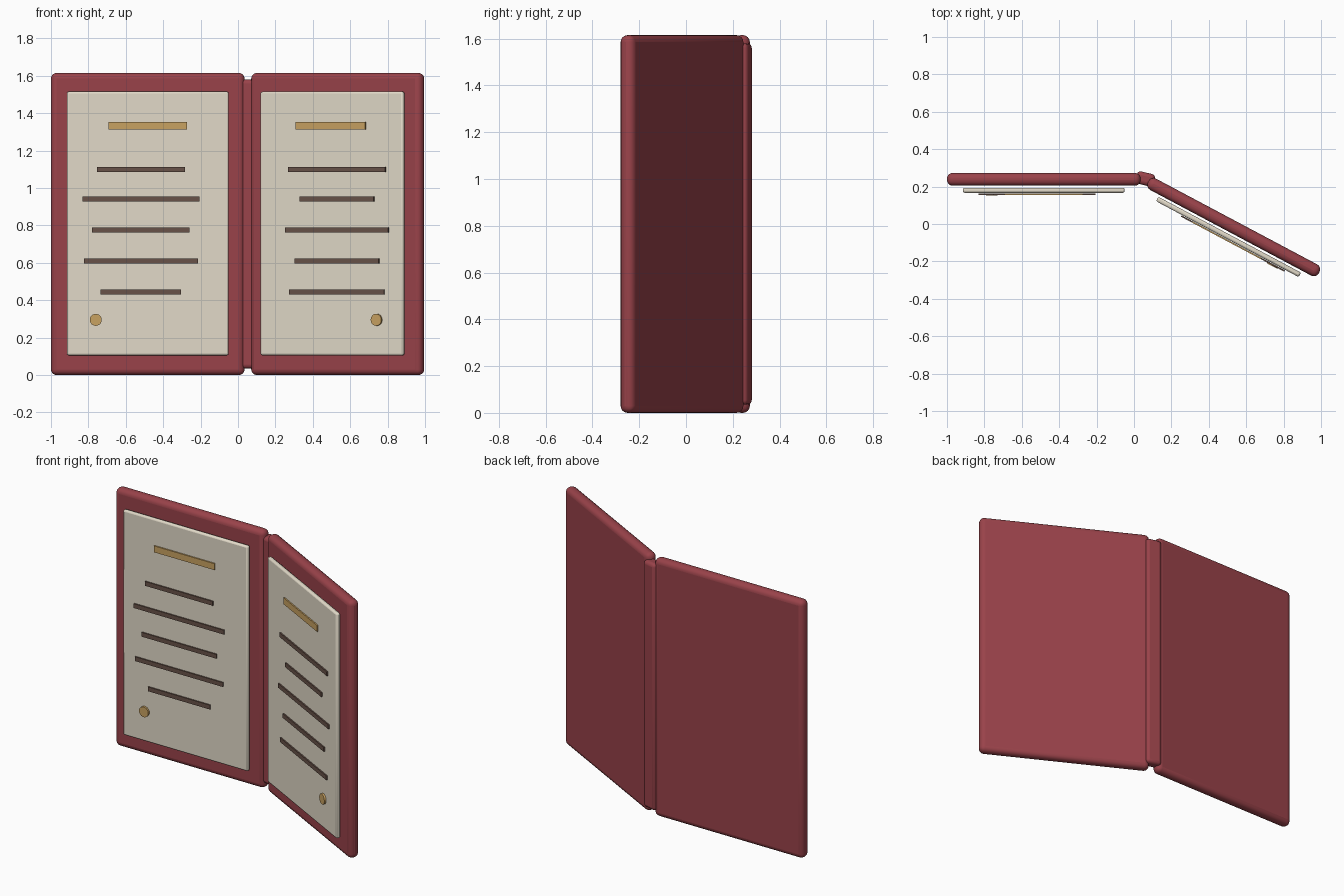
import bpy
from math import radians
from mathutils import Matrix, Vector

if "Cube" in bpy.data.objects:
    bpy.data.objects.remove(bpy.data.objects["Cube"])


def material(name, rgb):
    m = bpy.data.materials.new(name)
    m.diffuse_color = (*rgb, 1)
    m.use_nodes = True
    m.node_tree.nodes["Principled BSDF"].inputs["Base Color"].default_value = m.diffuse_color
    return m


RED = material("cover_red", (0.32, 0.055, 0.068))
CREAM = material("paper_cream", (0.76, 0.70, 0.58))
GOLD = material("gold", (0.58, 0.36, 0.12))
BROWN = material("ink_brown", (0.14, 0.085, 0.065))


def finish(o, name, mat, frame, pos, rot_x=0, bevel=0, segments=3):
    o.name = name
    o.data.materials.append(mat)
    o.matrix_world = frame @ Matrix.Translation(Vector(pos)) @ Matrix.Rotation(rot_x, 4, 'X')
    if bevel:
        b = o.modifiers.new("round_edges", 'BEVEL')
        b.width, b.segments = bevel, segments
    bpy.ops.object.shade_smooth_by_angle(angle=radians(35))


def box(name, mat, frame, pos, size, bevel=0, segments=3):
    bpy.ops.mesh.primitive_cube_add(size=1)
    o = bpy.context.object
    o.data.transform(Matrix.Diagonal((*size, 1)))
    finish(o, name, mat, frame, pos, 0, bevel, segments)


def disc(name, mat, frame, pos, radius, depth):
    bpy.ops.mesh.primitive_cylinder_add(vertices=24, radius=radius, depth=depth)
    finish(bpy.context.object, name, mat, frame, pos, radians(90))


def frame_at(x, y, degrees):
    return Matrix.Translation((x, y, 0)) @ Matrix.Rotation(radians(degrees), 4, 'Z')


ROWS = (1.10, 0.94, 0.775, 0.61, 0.445)


def panel(side, frame, sign, widths):
    # cover board and inset page
    box(side + "_cover", RED, frame, (0, 0, 0.8075), (1.035, 0.068, 1.615), 0.03, 4)
    box(side + "_page", CREAM, frame, (0, -0.059, 0.81), (0.865, 0.027, 1.41), 0.01, 2)
    # heading bar, text bars and corner dot
    box(side + "_heading_bar", GOLD, frame, (0, -0.079, 1.333), (0.42, 0.008, 0.04))
    for i, (z, w) in enumerate(zip(ROWS, widths)):
        box(f"{side}_text_bar_{i + 1}", BROWN, frame, (sign * 0.037, -0.079, z), (w, 0.008, 0.027))
    disc(side + "_dot", GOLD, frame, (sign * 0.278, -0.081, 0.295), 0.032, 0.012)


panel("left", frame_at(-0.4825, 0.239, 0), -1, (0.47, 0.625, 0.52, 0.61, 0.43))
panel("right", frame_at(0.533, -0.017, -28), 1, (0.59, 0.45, 0.625, 0.51, 0.575))

# hinge spine between the covers
box("spine", RED, frame_at(0.06, 0.241, -14), (0, 0, 0.8075), (0.10, 0.068, 1.545), 0.02, 3)
